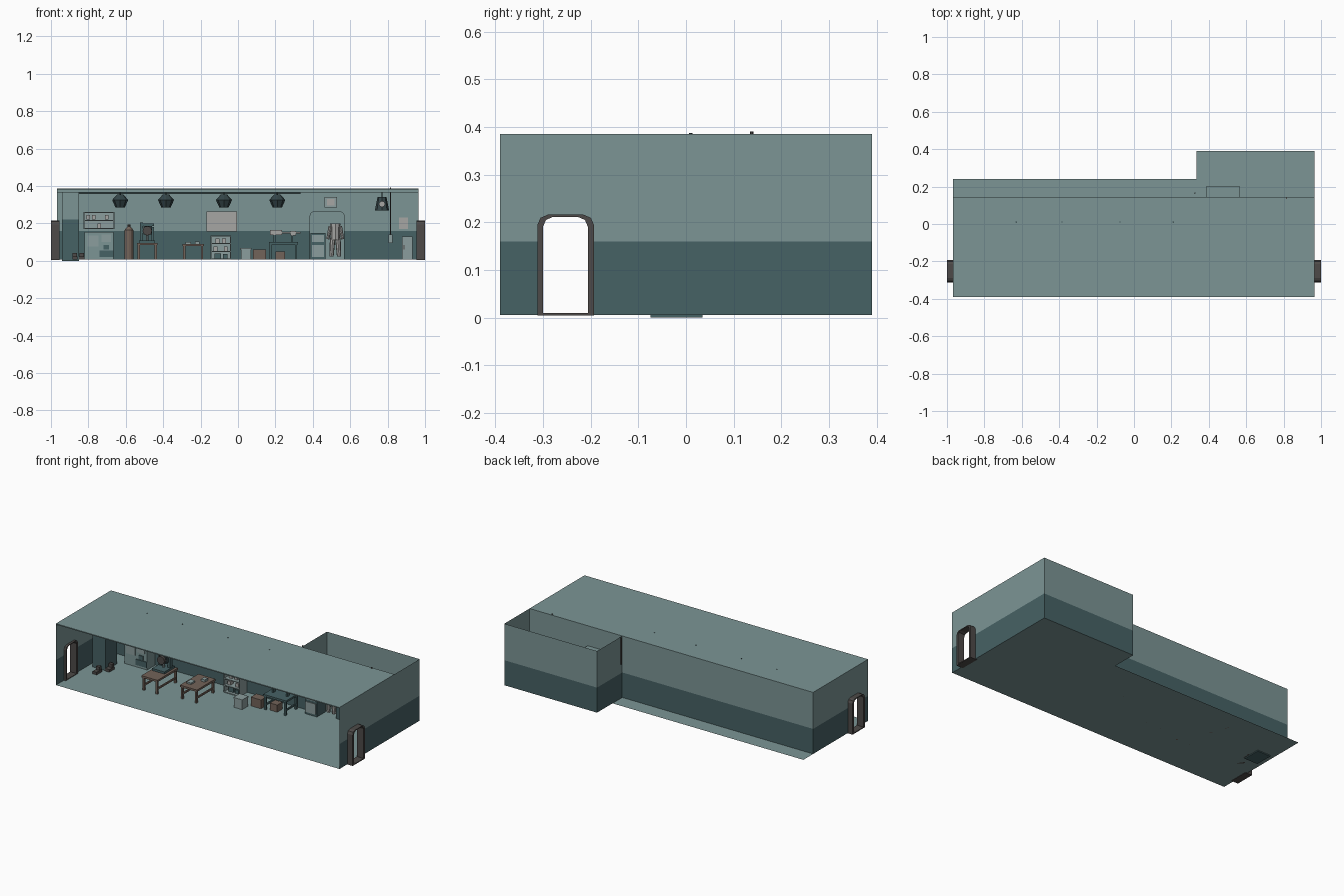
import bpy, bmesh, math
from mathutils import Vector, Matrix

if "Cube" in bpy.data.objects:
    bpy.data.objects.remove(bpy.data.objects["Cube"])


def mat(name, rgb):
    m = bpy.data.materials.new(name)
    m.diffuse_color = (*rgb, 1)
    m.use_nodes = True
    m.node_tree.nodes["Principled BSDF"].inputs["Base Color"].default_value = m.diffuse_color
    return m


LIGHT = mat("light_teal", (.20, .30, .30))
DARK = mat("dark_teal", (.062, .122, .13))
WOOD = mat("brown_wood", (.17, .125, .10))
IRON = mat("dark_iron", (.075, .068, .065))
PALE = mat("pale_grey", (.38, .38, .37))
LAMP = mat("lamp_green", (.035, .06, .065))
METAL = mat("grey_metal", (.26, .34, .34))


def finish(name, bm, mats):
    me = bpy.data.meshes.new(name)
    bm.to_mesh(me)
    bm.free()
    for m in mats:
        me.materials.append(m)
    ob = bpy.data.objects.new(name, me)
    bpy.context.collection.objects.link(ob)
    return ob


def boxes(name, m, *spans):
    """One object made of boxes given as (x0, x1, y0, y1, z0, z1)."""
    bm = bmesh.new()
    for x0, x1, y0, y1, z0, z1 in spans:
        mx = Matrix.Translation(((x0 + x1) / 2, (y0 + y1) / 2, (z0 + z1) / 2)) @ \
            Matrix.Diagonal((x1 - x0, y1 - y0, z1 - z0, 1))
        bmesh.ops.create_cube(bm, size=1, matrix=mx)
    return finish(name, bm, [m])


def rod(name, m, a, b, r1, r2=None, n=10):
    a, b = Vector(a), Vector(b)
    d = b - a
    mx = Matrix.Translation((a + b) / 2) @ d.to_track_quat('Z', 'Y').to_matrix().to_4x4()
    bm = bmesh.new()
    bmesh.ops.create_cone(bm, cap_ends=True, segments=n, radius1=r1,
                          radius2=r1 if r2 is None else r2, depth=d.length, matrix=mx)
    return finish(name, bm, [m])


def polys(name, mats, faces):
    """Flat faces given as (material slot, corner points)."""
    bm = bmesh.new()
    for slot, pts in faces:
        bm.faces.new([bm.verts.new(p) for p in pts]).material_index = slot
    bmesh.ops.remove_doubles(bm, verts=bm.verts, dist=.0005)
    return finish(name, bm, mats)


Z0, ZS, Z1 = .006, .16, .385      # floor, paint line, ceiling
XL, XR, YF, YB, YE = -.968, .965, -.39, .145, .39


def wall(name, axis, pos, u0, u1, gap=None):
    """Two-tone wall plane with an optional chamfered doorway (a, b, top)."""
    def p(u, z):
        return (pos, u, z) if axis == 'x' else (u, pos, z)

    def q(a, b, lo, hi):
        return [p(a, lo), p(b, lo), p(b, hi), p(a, hi)]
    if gap is None:
        faces = [(1, q(u0, u1, Z0, ZS)), (0, q(u0, u1, ZS, Z1))]
    else:
        a, b, t = gap
        faces = [(0, q(u0, u1, t, Z1))]
        for l, r in ((u0, a), (b, u1)):
            faces += [(1, q(l, r, Z0, ZS)), (0, q(l, r, ZS, t))]
        for e, s in ((a, 1), (b, -1)):
            faces.append((0, [p(e, t), p(e + s * .02, t), p(e + s * .006, t - .007), p(e, t - .022)]))
    return polys(name, [LIGHT, DARK], faces)


# Room shell
DOOR = (-.305, -.2, .213)
wall("left_wall", 'x', XL, YF, YB, DOOR)
wall("right_wall", 'x', XR, YF, YE, DOOR)
wall("back_wall", 'y', YB, XL, XR, (.385, .568, .262))
wall("annex_back_wall", 'y', YE, .333, XR)
wall("annex_side_wall", 'x', .333, YB, YE)
polys("floor", [LIGHT], [
    (0, [(XL, YF, Z0), (XR, YF, Z0), (XR, .24, Z0), (XL, .24, Z0)]),
    (0, [(.333, .24, Z0), (XR, .24, Z0), (XR, YE, Z0), (.333, YE, Z0)])])
boxes("roof", LIGHT, (XL, XR, YF, YB, .379, Z1))
boxes("ceiling_beam", LIGHT, (XL, XR, -.085, -.065, .365, .38))

# Niche behind the arch
polys("niche", [LIGHT], [
    (0, [(.385, .2, Z0), (.568, .2, Z0), (.568, .2, .262), (.385, .2, .262)]),
    (0, [(.385, YB, .262), (.568, YB, .262), (.568, .2, .262), (.385, .2, .262)]),
    (0, [(.385, YB, Z0), (.385, .2, Z0), (.385, .2, .262), (.385, YB, .262)]),
    (0, [(.568, YB, Z0), (.568, .2, Z0), (.568, .2, .262), (.568, YB, .262)])])


# Arched door frames
def arch(a, b, t, c):
    return [(a, Z0), (a, t - c), (a + c * .3, t - c * .3), (a + c, t),
            (b - c, t), (b - c * .3, t - c * .3), (b, t - c), (b, Z0)]


for side, s in (("left", -1), ("right", 1)):
    outer, inner = arch(-.312, -.193, .216, .022), arch(-.3, -.206, .211, .02)
    x0, x1 = s * .955, s * 1.0
    faces = []
    for i in range(7):
        o0, o1, n0, n1 = outer[i], outer[i + 1], inner[i], inner[i + 1]
        for A, B in (((x0, o0), (x0, o1)), ((x0, n0), (x0, n1))):
            faces.append((0, [(x0, *A[1]), (x0, *B[1]), (x1, *B[1]), (x1, *A[1])]))
        for x in (x0, x1):
            faces.append((0, [(x, *o0), (x, *o1), (x, *n1), (x, *n0)]))
    polys(side + "_door_frame", [IRON], faces)
    boxes(side + "_door_sill", IRON, (min(x0, x1), max(x0, x1), -.312, -.193, .004, .01))

# Corner column and boots
boxes("column_base", DARK, (-.94, -.85, -.075, .035, 0, .22))
boxes("column_top", LIGHT, (-.94, -.85, -.075, .035, .22, .38))
for i, (x, y) in enumerate(((-.872, -.12), (-.835, -.05))):
    boxes(f"boot_{i}", IRON, (x - .014, x + .014, y - .03, y + .02, Z0, .022),
          (x - .012, x + .012, y, y + .02, .02, .042))

# Hanging lamps
for i, x in enumerate((-.63, -.385, -.075, .21)):
    rod(f"lamp_cord_{i}", LAMP, (x, .01, .35), (x, .01, .387), .004, n=6)
    rod(f"lamp_cap_{i}", LAMP, (x, .01, .325), (x, .01, .355), .043, .016, 8)
    rod(f"lamp_skirt_{i}", LAMP, (x, .01, .285), (x, .01, .325), .025, .043, 8)
rod("wall_lamp_shade", LAMP, (.77, .06, .27), (.77, .06, .34), .038, .024, 8)
rod("wall_lamp_bulb", PALE, (.77, .015, .303), (.77, .035, .303), .016, n=12)
rod("wall_lamp_cord", LAMP, (.77, .06, .34), (.77, .06, .38), .004, n=6)

# Pipes
rod("ceiling_pipe_left", DARK, (-.85, .135, .365), (.335, .135, .365), .005, n=6)
rod("ceiling_pipe_right", DARK, (.48, .135, .37), (.83, .135, .37), .005, n=6)
rod("riser_pipe", IRON, (.815, .138, .13), (.815, .138, .391), .004, n=6)
boxes("pipe_valve", METAL, (.805, .827, .12, .144, .095, .14))
rod("annex_pipe", IRON, (.326, .165, .22), (.326, .165, .384), .004, n=6)


def shelf(name, m, x0, x1, y0, y1, z0, z1, tiers):
    """Open-fronted shelf unit."""
    t = .005
    spans = [(x0, x0 + t, y0, y1, z0, z1), (x1 - t, x1, y0, y1, z0, z1), (x0, x1, y1 - t, y1, z0, z1)]
    for k in range(tiers + 1):
        z = z0 + (z1 - z0 - t) * k / tiers
        spans.append((x0, x1, y0, y1, z, z + t))
    boxes(name, m, *spans)


def table(name, m, x0, x1, y0, y1, h, t=.012, w=.012):
    """Table with four legs and low side rails."""
    spans = [(x0, x1, y0, y1, h - t, h)]
    for x in (x0 + .004, x1 - w - .004):
        spans += [(x, x + w, y, y + w, Z0, h - t) for y in (y0 + .004, y1 - w - .004)]
        spans.append((x + .002, x + w - .002, y0 + .01, y1 - .01, .03, .04))
    boxes(name, m, *spans)


# Kitchen corner: wall shelf and cabinet with tiles
shelf("wall_shelf", METAL, -.825, -.66, .085, .143, .17, .26, 2)
boxes("shelf_jars", PALE, *[(x, x + .018, .1, .12, z, z + .024)
                           for x, z in ((-.81, .22), (-.78, .22), (-.71, .22), (-.75, .175))])
boxes("cabinet", LIGHT, (-.82, -.665, .065, .143, Z0, .155))
boxes("cabinet_panels", METAL, (-.805, -.745, .06, .066, .075, .135), (-.73, -.68, .06, .066, .1, .14))
boxes("cabinet_dark_tiles", DARK, (-.74, -.665, .06, .066, .02, .055), (-.72, -.69, .06, .066, .06, .085))

# Gas cylinder
rod("gas_cylinder", WOOD, (-.583, .1, Z0), (-.583, .1, .165), .023, n=12)
rod("gas_cylinder_neck", WOOD, (-.583, .1, .165), (-.583, .1, .182), .023, .008, 12)
rod("gas_cylinder_valve", IRON, (-.583, .1, .18), (-.583, .1, .195), .008, n=8)

# Work table with a drill machine
table("work_table", WOOD, -.54, -.43, -.17, .03, .095)
boxes("machine_base", DARK, (-.53, -.445, -.08, .02, .095, .108))
boxes("machine_frame", DARK, (-.525, -.508, -.02, 0, .1, .205), (-.465, -.448, -.02, 0, .1, .18),
      (-.525, -.45, -.02, 0, .185, .2))
boxes("machine_head", LAMP, (-.505, -.46, -.045, .015, .14, .185))
rod("machine_wheel", IRON, (-.485, -.06, .16), (-.485, -.045, .16), .025, n=12)
rod("machine_bit", METAL, (-.485, -.03, .105), (-.485, -.03, .14), .006, n=8)

# Bench table with tools
table("bench_table", WOOD, -.298, -.182, -.14, .04, .09)
boxes("bench_tools", METAL, (-.28, -.25, -.1, -.06, .09, .1), (-.23, -.205, -.03, 0, .09, .104))

# Notice board and small shelf below it
boxes("notice_board", PALE, (-.168, -.005, .136, .143, .157, .262))
shelf("small_shelf", METAL, -.147, -.038, .07, .143, Z0, .135, 3)
boxes("small_shelf_goods", PALE, *[(x, x + .02, .085, .115, z, z + .022)
                                  for x, z in ((-.13, .053), (-.075, .053), (-.12, .096), (-.085, .096))])
boxes("small_shelf_tins", DARK, (-.125, -.09, .085, .12, .012, .04), (-.08, -.055, .085, .12, .012, .035))

# Crates
boxes("metal_crate", METAL, (.015, .07, -.06, -.005, Z0, .068), (.012, .073, -.063, -.002, .06, .068))
boxes("wood_crate_a", WOOD, (.08, .15, .01, .065, Z0, .06))
boxes("wood_crate_b", WOOD, (.2, .25, .025, .075, Z0, .05))

# Desk with a pale tool lying on a stand
table("desk", DARK, .165, .32, .01, .13, .1)
boxes("tool_stand", DARK, (.19, .2, .06, .08, .1, .14), (.285, .295, .06, .08, .1, .14))
boxes("pale_tool", PALE, (.17, .335, .062, .076, .145, .155), (.17, .235, .055, .082, .138, .165),
      (.28, .31, .058, .08, .135, .16))

# Cabinet and pale suit in the niche
boxes("niche_cabinet", DARK, (.388, .468, .1, .185, Z0, .148))
boxes("niche_cabinet_front", METAL, (.395, .461, .095, .101, .1, .138), (.395, .461, .095, .101, .02, .085))
for n, s in (("left", -1), ("right", 1)):
    rod(f"suit_{n}_leg", PALE, (.52 + s * .02, .165, .022), (.52 + s * .014, .165, .12), .011, .015, 8)
    rod(f"suit_{n}_arm", PALE, (.52 + s * .026, .165, .185), (.52 + s * .04, .165, .115), .01, .008, 8)
rod("suit_torso", PALE, (.52, .165, .11), (.52, .165, .198), .024, .027, 8)

# Speaker box over the arch
boxes("speaker_box", METAL, (.462, .528, .11, .143, .285, .34))
boxes("speaker_grille", PALE, (.475, .515, .105, .111, .295, .33))

# Right corner: sign and locker
boxes("wall_sign", PALE, (.86, .91, .137, .143, .17, .23))
boxes("locker", METAL, (.878, .934, .085, .143, Z0, .13))
boxes("locker_handle", IRON, (.885, .89, .08, .086, .06, .085))
